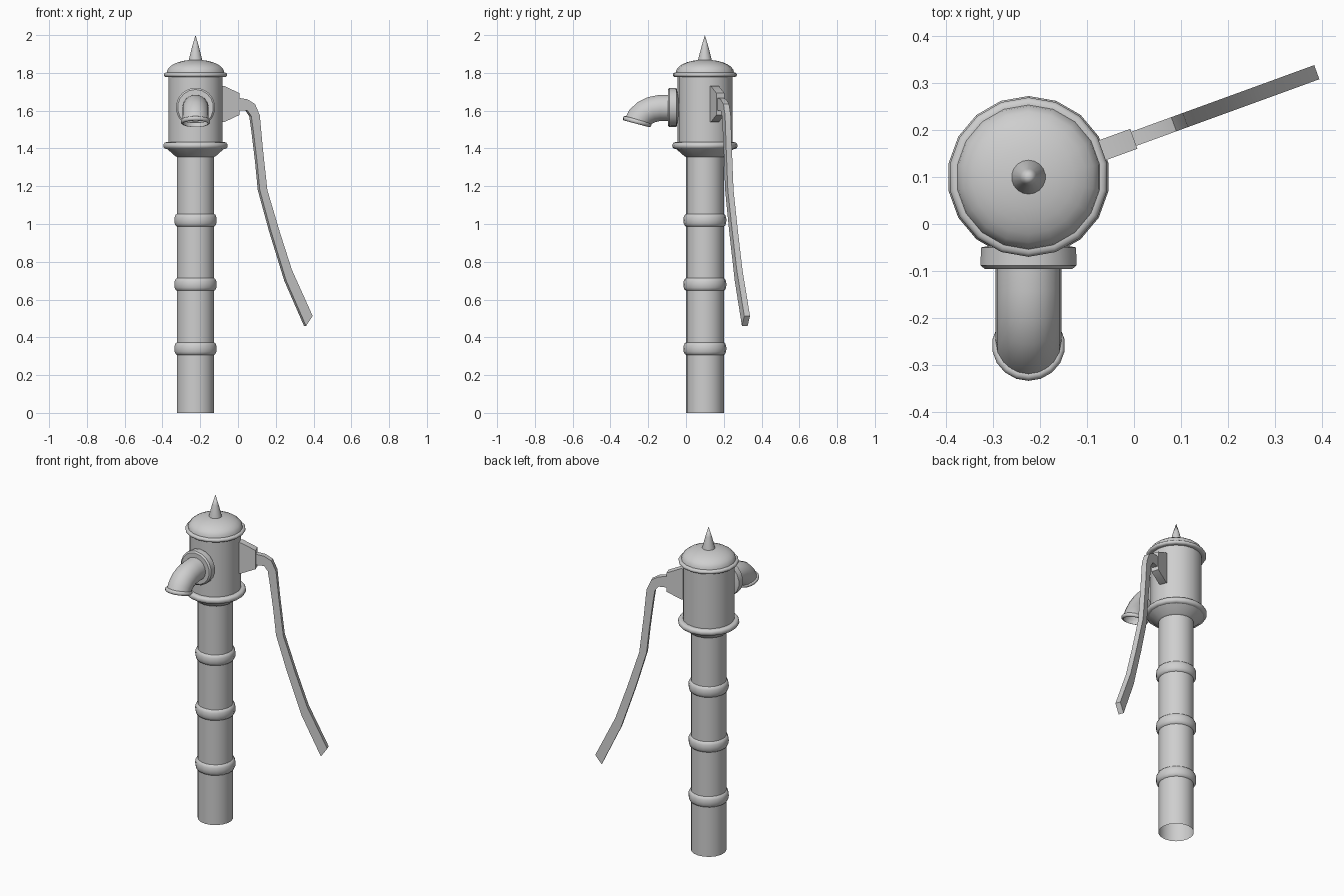
import bpy
import math
from mathutils import Matrix, Vector

cube = bpy.data.objects.get("Cube")
if cube:
    bpy.data.objects.remove(cube, do_unlink=True)

CX, CY = -0.225, 0.10
SIDES = 18

iron = bpy.data.materials.new("grey_iron")
iron.use_nodes = True
grey = (0.62, 0.62, 0.62, 1)
iron.diffuse_color = grey
iron.node_tree.nodes["Principled BSDF"].inputs["Base Color"].default_value = grey


def make(name, verts, faces, matrix, angle):
    mesh = bpy.data.meshes.new(name)
    mesh.from_pydata(verts, [], faces)
    mesh.materials.append(iron)
    obj = bpy.data.objects.new(name, mesh)
    bpy.context.collection.objects.link(obj)
    obj.matrix_world = matrix
    bpy.ops.object.select_all(action='DESELECT')
    obj.select_set(True)
    bpy.context.view_layer.objects.active = obj
    bpy.ops.object.mode_set(mode='EDIT')
    bpy.ops.mesh.select_all(action='SELECT')
    bpy.ops.mesh.remove_doubles(threshold=0.0001)
    bpy.ops.object.mode_set(mode='OBJECT')
    bpy.ops.object.shade_smooth_by_angle(angle=math.radians(angle))
    return obj


def skin(rings):
    """Join successive closed rings of points with quads."""
    n = len(rings[0])
    verts = [p for ring in rings for p in ring]
    faces = [(k * n + i, k * n + (i + 1) % n, (k + 1) * n + (i + 1) % n, (k + 1) * n + i)
             for k in range(len(rings) - 1) for i in range(n)]
    return verts, faces


def lathe(name, profile, matrix=Matrix.Translation((CX, CY, 0)), sides=SIDES, angle=40):
    turn = [math.pi / 2 + math.tau * i / sides for i in range(sides)]
    rings = [[(r * math.cos(a), r * math.sin(a), z) for a in turn] for r, z in profile]
    return make(name, *skin(rings), matrix, angle)


def band(radius, z, bulge, half):
    """Half-round profile bulging outward from a radius."""
    return [(radius + bulge * math.cos(a), z + half * math.sin(a))
            for a in (math.pi * (k / 6 - 0.5) for k in range(7))]


def slab(name, upper, lower, thick, matrix):
    """Strip between two edge lines, given thickness."""
    h = thick / 2
    rings = [[(a[0], -h, a[1]), (b[0], -h, b[1]), (b[0], h, b[1]), (a[0], h, a[1])]
             for a, b in zip(upper, lower)]
    verts, faces = skin(rings)
    last = len(verts)
    faces += [(3, 2, 1, 0), (last - 4, last - 3, last - 2, last - 1)]
    return make(name, verts, faces, matrix, 25)


# Standing pipe with three raised bands
lathe("standing_pipe", [(0.10, 0), (0.10, 1.37)])
for i, z in enumerate((0.34, 0.68, 1.02)):
    lathe(f"pipe_band_{i + 1}", band(0.10, z, 0.014, 0.033))

# Pump head: flared collar, lower flange, barrel
lathe("head_collar", [(0.10, 1.355), (0.11, 1.36), (0.158, 1.402)])
lathe("lower_flange", [(0.145, 1.397)] + band(0.157, 1.415, 0.016, 0.018) + [(0.145, 1.433)])
lathe("head_barrel", [(0.145, 1.40), (0.145, 1.79)])

# Cap: rim, dome and pointed finial
lathe("cap_rim", [(0.145, 1.778)] + band(0.157, 1.79, 0.013, 0.012) + [(0.145, 1.802)])
dome = [(0.155 * math.cos(a), 1.797 + 0.073 * math.sin(a) ** 0.9)
        for a in (math.pi / 2 * k / 7 for k in range(8))]
lathe("cap_dome", dome)
lathe("finial", [(0.038, 1.855), (0.036, 1.87), (0.018, 1.94), (0, 2.0)])

# Spout collar, facing forward
forward = Matrix.Translation((CX, 0, 1.617)) @ Matrix.Rotation(math.pi / 2, 4, 'X')
lathe("spout_collar", [(0, 0.03), (0.103, 0.05), (0.104, 0.088), (0.095, 0.096), (0, 0.096)], forward)

# Bent spout tube swept along a path in the side plane
path = [(-0.08, 1.615), (-0.14, 1.614), (-0.18, 1.606), (-0.215, 1.59), (-0.243, 1.565), (-0.257, 1.54)]
tilts = [0, 3, 18, 36, 56, 73]
rings = []
for (y, z), tilt in zip(path, tilts):
    up = Vector((0, -math.sin(math.radians(tilt)), math.cos(math.radians(tilt))))
    rings.append([Vector((CX, y, z)) + 0.07 * (Vector((1, 0, 0)) * math.cos(a) + up * math.sin(a))
                  for a in (math.tau * i / SIDES for i in range(SIDES))])
make("spout", *skin(rings), Matrix(), 45)

# Rolled lip at the spout mouth
mouth = Matrix.Translation((CX, -0.259, 1.542)) @ Matrix.Rotation(math.radians(-15), 4, 'X')
lathe("spout_lip", [(0.066, -0.012)] + band(0.068, 0, 0.01, 0.012) + [(0.066, 0.012), (0.066, -0.012)], mouth)

# Handle bracket and lever, lying in a plane turned away from the side
TURN = math.radians(20)
swing = Matrix.Translation((CX, CY, 0)) @ Matrix.Rotation(TURN, 4, 'Z')


def radial(points, shift):
    return [((x + shift - CX) / math.cos(TURN), z) for x, z in points]


slab("handle_bracket", [(0.13, 1.73), (0.155, 1.73), (0.239, 1.693)],
     [(0.13, 1.54), (0.155, 1.54), (0.239, 1.577)], 0.045, swing)

upper = [(-0.01, 1.67), (0.05, 1.66), (0.09, 1.635), (0.115, 1.575), (0.13, 1.41),
         (0.155, 1.18), (0.22, 0.96), (0.285, 0.757), (0.395, 0.513)]
lower = [(-0.01, 1.60), (0.04, 1.60), (0.06, 1.57), (0.07, 1.50), (0.09, 1.335),
         (0.105, 1.18), (0.165, 0.96), (0.245, 0.70), (0.35, 0.46)]
slab("pump_handle", radial(upper, -0.005), radial(lower, 0.005), 0.032, swing)

# Outward-facing surfaces on every part
for obj in bpy.context.collection.objects:
    if obj.type == 'MESH' and iron.name in obj.data.materials:
        bpy.ops.object.select_all(action='DESELECT')
        obj.select_set(True)
        bpy.context.view_layer.objects.active = obj
        bpy.ops.object.mode_set(mode='EDIT')
        bpy.ops.mesh.select_all(action='SELECT')
        bpy.ops.mesh.normals_make_consistent(inside=False)
        bpy.ops.object.mode_set(mode='OBJECT')
